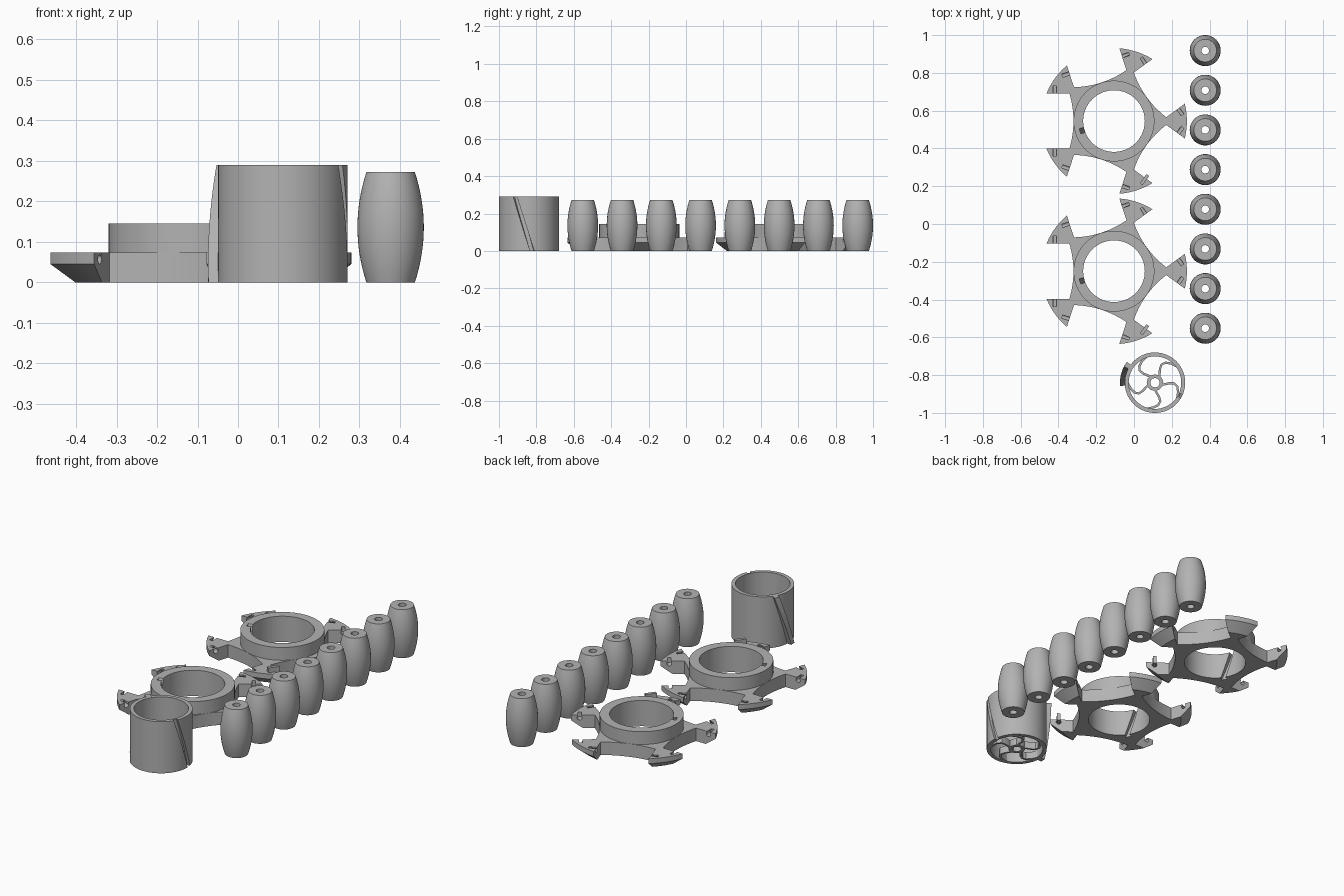
import bpy, bmesh
from math import sin, cos, pi, radians
from mathutils import Matrix, Vector

cube = bpy.data.objects.get("Cube")
if cube:
    bpy.data.objects.remove(cube, do_unlink=True)

grey = bpy.data.materials.new("plain grey")
grey.use_nodes = True
COLOUR = (0.45, 0.45, 0.45, 1)
grey.diffuse_color = COLOUR
grey.node_tree.nodes["Principled BSDF"].inputs["Base Color"].default_value = COLOUR


def skin(name, rings, loop=False):
    """Join equal closed rings of points into a solid, capped unless looped."""
    bm = bmesh.new()
    rows = [[bm.verts.new(p) for p in ring] for ring in rings]
    n = len(rows[0])
    pairs = list(zip(rows, rows[1:])) + ([(rows[-1], rows[0])] if loop else [])
    for a, b in pairs:
        for i in range(n):
            j = (i + 1) % n
            bm.faces.new((a[i], a[j], b[j], b[i]))
    if not loop:
        bm.faces.new(rows[0][::-1])
        bm.faces.new(rows[-1])
    bmesh.ops.recalc_face_normals(bm, faces=bm.faces)
    mesh = bpy.data.meshes.new(name)
    bm.to_mesh(mesh)
    bm.free()
    mesh.materials.append(grey)
    obj = bpy.data.objects.new(name, mesh)
    bpy.context.collection.objects.link(obj)
    return obj


def polar(r, a, z=0):
    return Vector((r * cos(a), r * sin(a), z))


def lathe(name, profile, sides=72):
    return skin(name, [[polar(r, 2 * pi * k / sides, z) for r, z in profile]
                       for k in range(sides)], loop=True)


def prism(name, outline, z0, z1):
    return skin(name, [[(x, y, z) for x, y in outline] for z in (z0, z1)])


def helix_bar(name, r0, r1, half, a0, a1, z0, z1, steps=16):
    """Twisted bar climbing from angle a0 at z0 to a1 at z1 (degrees)."""
    rings = []
    for k in range(steps + 1):
        t = k / steps
        a, z = a0 + (a1 - a0) * t, z0 + (z1 - z0) * t
        rings.append([polar(r, radians(a + s * half), z)
                      for r, s in ((r0, -1), (r1, -1), (r1, 1), (r0, 1))])
    return skin(name, rings)


def cut(target, cutter):
    mod = target.modifiers.new("cut", "BOOLEAN")
    mod.operation, mod.solver, mod.object = "DIFFERENCE", "EXACT", cutter
    bpy.context.view_layer.objects.active = target
    bpy.ops.object.modifier_apply(modifier=mod.name)
    bpy.data.objects.remove(cutter, do_unlink=True)


def smooth(obj):
    bpy.ops.object.select_all(action="DESELECT")
    obj.select_set(True)
    bpy.context.view_layer.objects.active = obj
    bpy.ops.object.shade_smooth_by_angle(angle=radians(30))


def copy_to(obj, name, location):
    twin = obj.copy()
    twin.name = name
    twin.location = location
    bpy.context.collection.objects.link(twin)


# Wheel frame: collar on a chamfered disc
AXLE, HALF = 0.303, 0.146
wheel = lathe("wheel_frame", [(.163, 0), (.33, 0), (.386, .045), (.386, .073),
                              (.214, .073), (.214, .145), (.163, .145)], 96)
# Five barrel-shaped roller pockets, each with two axle clips
for k in range(5):
    turn = Matrix.Rotation(radians(36 + 72 * k), 4, "Z")
    curve = [(AXLE - .067 - .0215 * (1 - (i / 8) ** 2), HALF * i / 8) for i in range(-8, 9)]
    pocket = prism("pocket_cutter", [(.5, -HALF)] + curve + [(.5, HALF)], -.1, .0731)
    pocket.data.transform(turn)
    cut(wheel, pocket)
    for side in (-1, 1):
        v0, v1 = side * (HALF - .02), side * (HALF + .04)
        round_slot = [(AXLE + .01 + .013 * cos(a), .058 + .013 * sin(a))
                      for a in [2 * pi * i / 16 for i in range(16)]]
        bore = skin("bore_cutter", [[(x, v, z) for x, z in round_slot] for v in (v0, v1)])
        x = AXLE + .01
        throat = prism("throat_cutter", [(x - .009, v0), (x + .009, v0),
                                         (x + .009, v1), (x - .009, v1)], .058, .1)
        for cutter in (bore, throat):
            cutter.data.transform(turn)
            cut(wheel, cutter)
# Twisted keyway inside the collar
cut(wheel, helix_bar("keyway_cutter", .15, .188, 4.5, 215, 196, -.005, .15))
smooth(wheel)
wheel.location = (-.106, .545, 0)
copy_to(wheel, "wheel_frame_front", (-.106, -.25, 0))

# Rollers: bored barrels in a row
ROLLER_H = .272
barrel = []
for i in range(17):
    t = i / 8 - 1
    barrel.append((.06 + .022 * (1 - t * t), ROLLER_H * i / 16))
roller = lathe("roller_1", [(.02, 0)] + barrel + [(.02, ROLLER_H)], 48)
smooth(roller)
roller.location = (.377, .918, 0)
for k in range(1, 8):
    copy_to(roller, f"roller_{k + 1}", (.377, .918 - .21 * k, 0))

# Core sleeve with a twisted outer groove
CORE = (.111, -.84, 0)
sleeve = lathe("core_sleeve", [(.139, 0), (.16, 0), (.16, .29), (.139, .29)], 96)
cut(sleeve, helix_bar("groove_cutter", .146, .18, 4, 7, -28, -.005, .295))
# Twisted key on the outside of the sleeve
key = helix_bar("core_key", .15, .185, 4.5, 181, 148, 0, .29)
# Hollow boss in the middle
boss = lathe("core_boss", [(.025, 0), (.044, 0), (.044, .04), (.025, .04)], 12)
parts = [sleeve, key, boss]

# Five curled spokes joining boss and sleeve
path = [polar(r, radians(a)) for r, a in
        ((.04, 56), (.056, 64), (.078, 70), (.102, 70), (.12, 62), (.132, 50), (.145, 36))]
left, right = [], []
for i, p in enumerate(path):
    d = (path[min(i + 1, len(path) - 1)] - path[max(i - 1, 0)]).normalized()
    normal = Vector((-d.y, d.x, 0)) * .006
    left.append((p + normal).to_2d())
    right.append((p - normal).to_2d())
for k in range(5):
    spoke = prism(f"core_spoke_{k + 1}", left + right[::-1], 0, .04)
    spoke.data.transform(Matrix.Rotation(radians(72 * k), 4, "Z"))
    parts.append(spoke)
for part in parts:
    part.location = CORE
    smooth(part)
